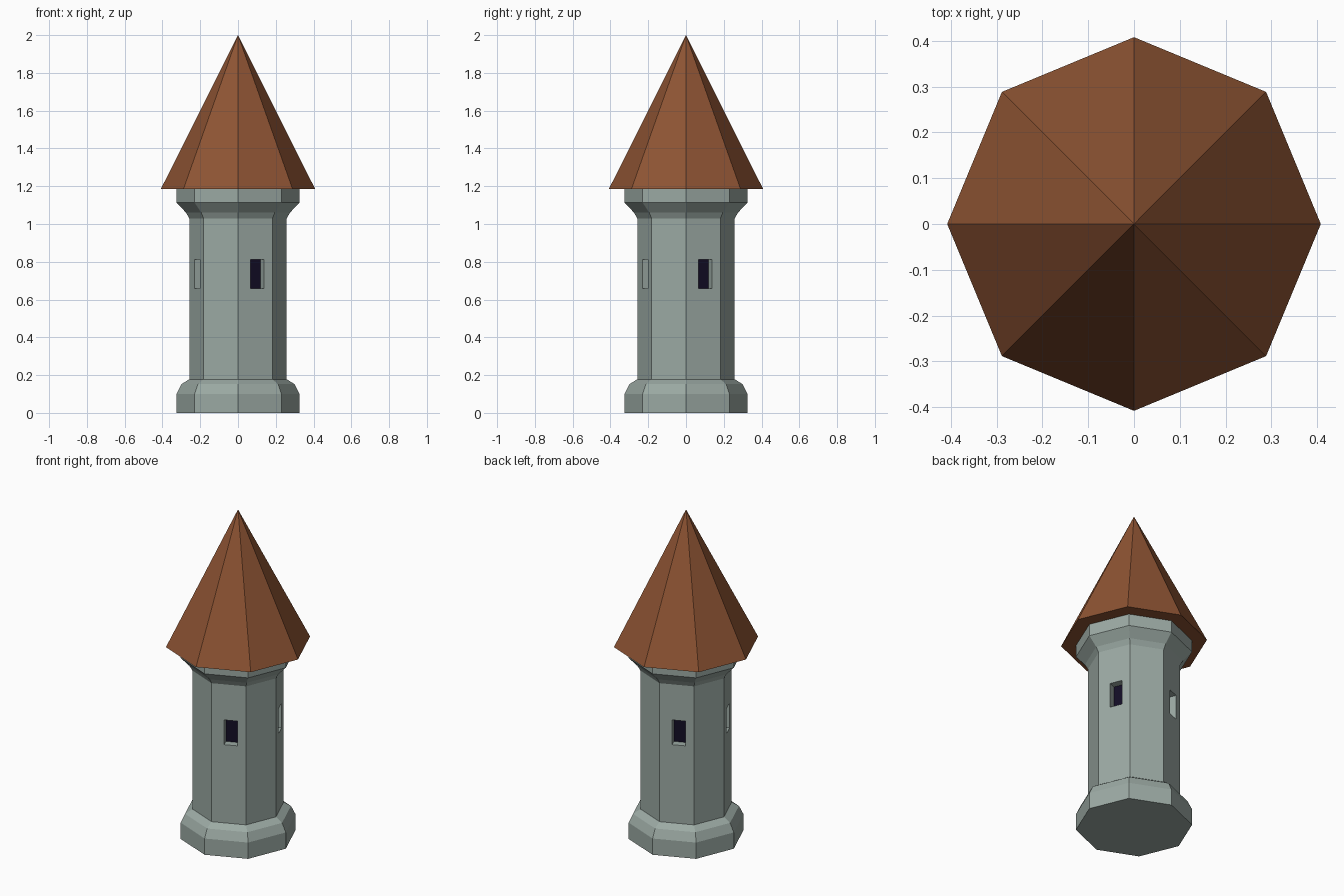
import bpy, bmesh, math
from mathutils import Matrix, Vector

if "Cube" in bpy.data.objects:
    bpy.data.objects.remove(bpy.data.objects["Cube"])

def material(name, rgb):
    m = bpy.data.materials.new(name)
    m.diffuse_color = (*rgb, 1)
    m.use_nodes = True
    m.node_tree.nodes["Principled BSDF"].inputs["Base Color"].default_value = m.diffuse_color
    return m

STONE = material("grey green stone", (0.33, 0.40, 0.37))
TILE = material("brown roof tile", (0.27, 0.088, 0.033))
DARK = material("dark window", (0.006, 0.004, 0.018))

def add_object(name, bm, mat):
    bmesh.ops.recalc_face_normals(bm, faces=bm.faces)
    me = bpy.data.meshes.new(name)
    bm.to_mesh(me)
    bm.free()
    me.materials.append(mat)
    ob = bpy.data.objects.new(name, me)
    bpy.context.collection.objects.link(ob)
    return ob

def octagon_loft(name, profile, mat):
    """Eight-sided solid through (radius, height) rings, corners on the axes."""
    bm = bmesh.new()
    rings = [[bm.verts.new((r * math.cos(i * math.pi / 4), r * math.sin(i * math.pi / 4), z))
              for i in range(8)] for r, z in profile]
    for a, b in zip(rings, rings[1:]):
        for i in range(8):
            j = (i + 1) % 8
            bm.faces.new((a[i], a[j], b[j], b[i]))
    bm.faces.new(rings[0])
    bm.faces.new(rings[-1])
    bmesh.ops.remove_doubles(bm, verts=bm.verts, dist=1e-5)
    return add_object(name, bm, mat)

def window_boxes(name, depth_in, depth_out, grow, mat):
    """Four boxes, one on every second wall face, between two radial distances."""
    bm = bmesh.new()
    for k in range(4):
        rot = Matrix.Rotation(math.radians(-67.5 + 90 * k), 4, 'Z')
        mid = Vector(((depth_in + depth_out) / 2, 0.012, 0.735))
        size = (depth_out - depth_in, 0.076 + grow, 0.152 + grow)
        bmesh.ops.create_cube(bm, size=1, matrix=rot @ Matrix.Translation(mid) @ Matrix.Diagonal((*size, 1)))
    return add_object(name, bm, mat)

# Stone body: stepped foot, straight shaft, flared cornice
body = octagon_loft("tower_body", [
    (0.325, 0), (0.325, 0.10), (0.30, 0.152), (0.258, 0.178),
    (0.258, 1.03), (0.275, 1.06), (0.325, 1.113), (0.325, 1.188)], STONE)

# Window recesses
cutter = window_boxes("window_cutter", 0.192, 0.30, 0, STONE)
cutter.hide_render = True
cutter.hide_viewport = False
cutter.display_type = 'WIRE'
mod = body.modifiers.new("window_recesses", 'BOOLEAN')
mod.object = cutter
mod.operation = 'DIFFERENCE'
mod.solver = 'EXACT'

# Dark panes at the back of the recesses
window_boxes("window_panes", 0.188, 0.194, -0.0005, DARK)

# Pointed roof
bm = bmesh.new()
bmesh.ops.create_cone(bm, cap_ends=True, segments=8, radius1=0.408, radius2=0, depth=0.814,
                      matrix=Matrix.Translation((0, 0, 1.593)))
roof = add_object("roof", bm, TILE)
